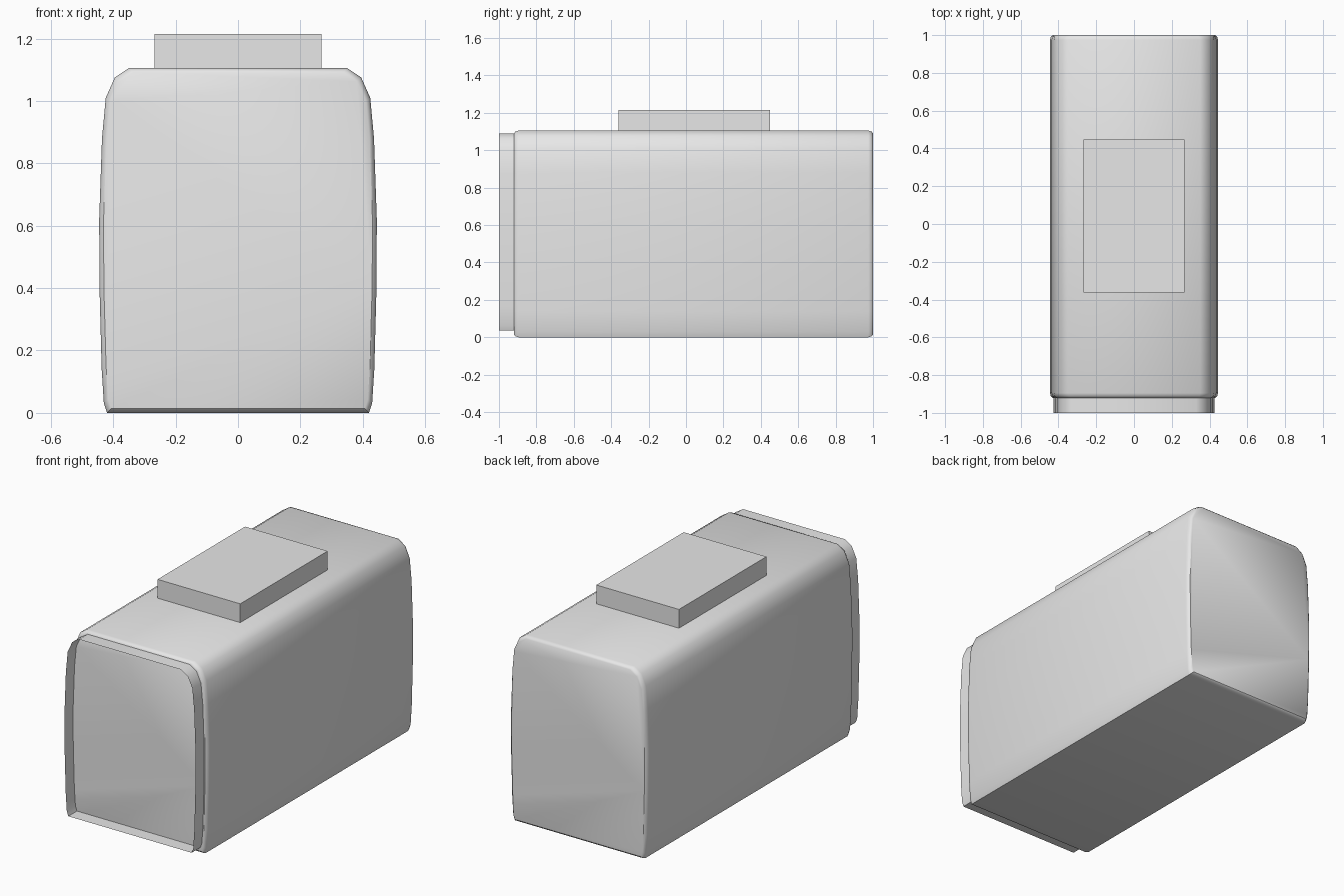
import bpy, bmesh

cube = bpy.data.objects.get("Cube")
if cube:
    bpy.data.objects.remove(cube, do_unlink=True)

grey = bpy.data.materials.new("plain_grey")
grey.use_nodes = True
grey.diffuse_color = (0.8, 0.8, 0.8, 1)
grey.node_tree.nodes["Principled BSDF"].inputs["Base Color"].default_value = (0.8, 0.8, 0.8, 1)

# Right half of the cross-section, bottom to top
HALF = [(0.42, 0.0), (0.43, 0.03), (0.437, 0.14), (0.444, 0.4), (0.445, 0.62),
        (0.436, 0.88), (0.424, 1.01), (0.395, 1.075), (0.35, 1.105)]


def section(y, inset, floor, top):
    """Closed outline at depth y, narrowed by inset and fitted between two heights."""
    half = [(x - inset, floor + z / 1.105 * (top - floor)) for x, z in HALF]
    ring = half + [(-x, z) for x, z in reversed(half)]
    return [(x, y, z) for x, z in ring]


def loft(name, sections, capped):
    bm = bmesh.new()
    rings = [[bm.verts.new(p) for p in s] for s in sections]
    count = len(rings[0])
    for a, b in zip(rings, rings[1:]):
        for i in range(count):
            j = (i + 1) % count
            bm.faces.new((a[i], b[i], b[j], a[j]))
    if capped:
        bm.faces.new(rings[0])
        bm.faces.new(rings[-1][::-1])
    bmesh.ops.recalc_face_normals(bm, faces=bm.faces)
    return finish(name, bm)


def finish(name, bm):
    mesh = bpy.data.meshes.new(name)
    bm.to_mesh(mesh)
    bm.free()
    mesh.materials.append(grey)
    obj = bpy.data.objects.new(name, mesh)
    bpy.context.collection.objects.link(obj)
    bpy.ops.object.select_all(action="DESELECT")
    obj.select_set(True)
    bpy.context.view_layer.objects.active = obj
    bpy.ops.object.shade_smooth_by_angle(angle=0.7)
    return obj


# Long body with softened front and back rims
steps = [(-0.92, 0.014), (-0.912, 0.005), (-0.895, 0.0),
         (0.975, 0.0), (0.992, 0.005), (1.0, 0.014)]
loft("body", [section(y, i, i, 1.105 - i) for y, i in steps], True)

# Thin open collar standing proud of the front
loft("front_collar", [section(y, 0.02, 0.035, 1.09) for y in (-1.0, -0.915)], False)

# Flat block on the roof
bm = bmesh.new()
bmesh.ops.create_cube(bm, size=1)
bmesh.ops.scale(bm, vec=(0.536, 0.81, 0.115), verts=bm.verts)
bmesh.ops.translate(bm, vec=(0, 0.043, 1.1575), verts=bm.verts)
finish("roof_block", bm)
